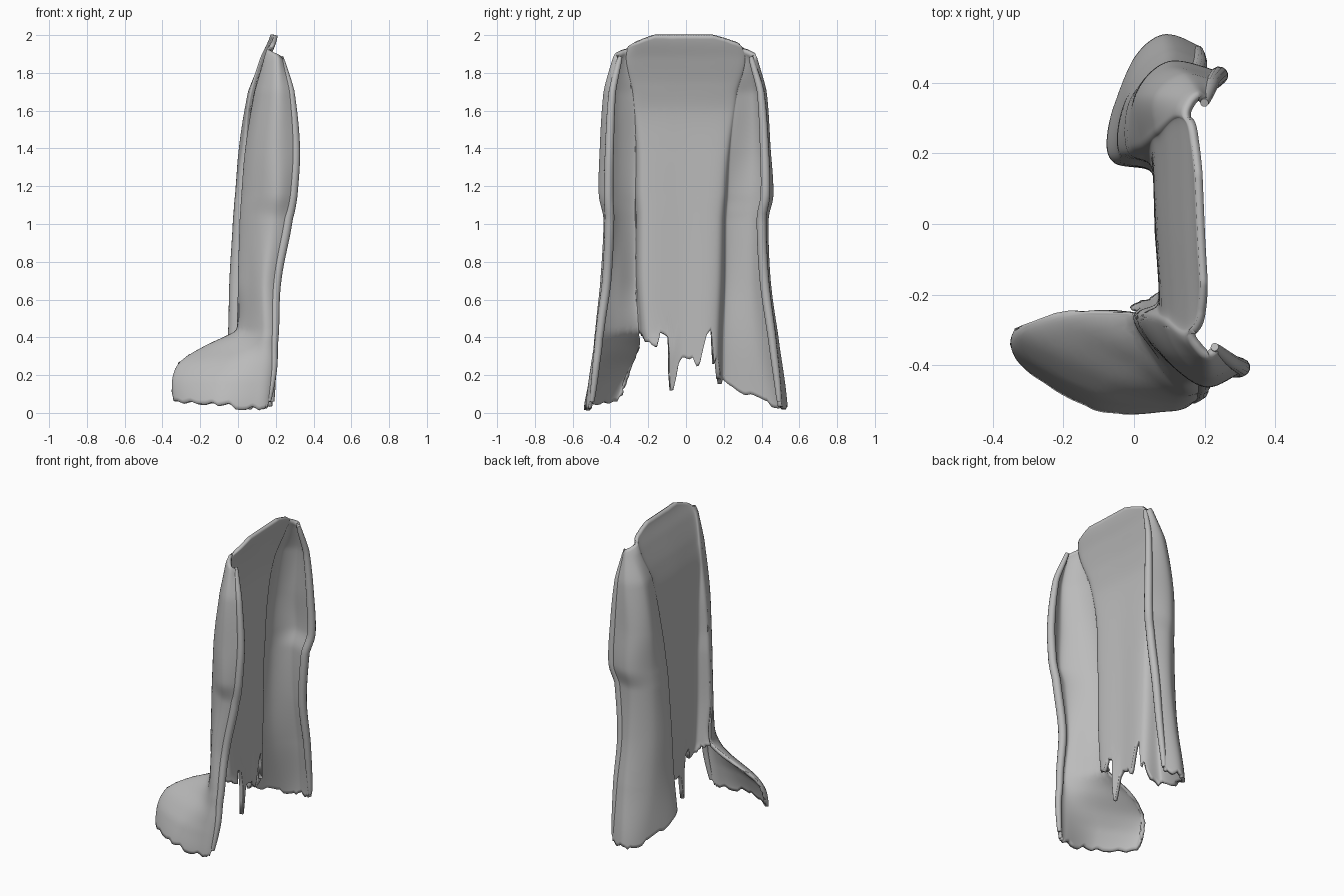
import bpy, math, random
from mathutils import Vector

random.seed(4)
cube = bpy.data.objects.get("Cube")
if cube:
    bpy.data.objects.remove(cube)

cloth = bpy.data.materials.new("grey cloth")
cloth.use_nodes = True
cloth.diffuse_color = (0.5, 0.5, 0.5, 1)
cloth.node_tree.nodes["Principled BSDF"].inputs["Base Color"].default_value = (0.5, 0.5, 0.5, 1)


def spline(a, b, c, d, t):
    return 0.5 * (2 * b + (c - a) * t + (2 * a - 5 * b + 4 * c - d) * t * t
                  + (3 * b - a - 3 * c + d) * t ** 3)


def through(points, s):
    """Smooth curve through the points, at index s."""
    last = len(points) - 1
    i = min(int(s), last - 1)
    p = [points[max(0, min(last, k))] for k in range(i - 1, i + 3)]
    return spline(*p, s - i)


def lookup(pairs, s):
    for (a, va), (b, vb) in zip(pairs, pairs[1:]):
        if s <= b:
            return va + (vb - va) * max(0, s - a) / (b - a)
    return pairs[-1][1]


def at_height(table, z):
    """Blend the rows of a table, each led by its height, at height z."""
    rows = [Vector(row[1:]) for row in table]
    for i in range(len(table) - 1):
        high, low = table[i][0], table[i + 1][0]
        if z >= low:
            return through(rows, i + max(0, (high - z) / (high - low)))
    return rows[-1]


# Height and depth of the middle panel
panel = [(2.0, .19, 0), (1.88, .15, 0), (1.75, .11, 0), (1.6, .078, 0), (1.4, .07, 0),
         (0, .07, 0)]

# Each fold: height, lip x y, bulge x y, middle x y, back corner x y
fold_back = [(2.0, .19, .31, .19, .31, .185, .3, .18, .28),
             (1.88, .2, .345, .18, .365, .15, .35, .13, .315),
             (1.7, .22, .395, .14, .415, .07, .36, .07, .275),
             (1.4, .235, .415, .1, .435, .02, .36, .03, .24),
             (1.15, .24, .42, .1, .45, .01, .36, .0, .225),
             (1.03, .21, .4, .09, .425, .0, .35, -.01, .215),
             (.7, .18, .415, .09, .435, -.01, .35, -.03, .21),
             (.4, .185, .455, .09, .475, -.01, .37, -.04, .2),
             (.03, .18, .495, .08, .525, -.01, .43, -.075, .2)]
# The front fold swings its corner far out behind at the bottom
fold_front = [(2.0, .2, -.31, .2, -.31, .19, -.3, .18, -.29),
              (1.88, .23, -.35, .21, -.375, .18, -.36, .15, -.32),
              (1.7, .28, -.39, .21, -.425, .14, -.37, .1, -.29),
              (1.4, .305, -.405, .2, -.445, .1, -.37, .05, -.27),
              (1.15, .29, -.41, .2, -.45, .09, -.37, .03, -.27),
              (1.03, .265, -.405, .18, -.425, .08, -.36, .02, -.265),
              (.7, .205, -.42, .14, -.44, .07, -.36, .01, -.265),
              (.43, .195, -.455, .14, -.465, .06, -.37, .0, -.25),
              (.34, .19, -.465, .13, -.475, .0, -.39, -.18, -.25),
              (.26, .19, -.475, .12, -.49, -.07, -.43, -.3, -.285),
              (.17, .18, -.485, .11, -.505, -.11, -.475, -.335, -.32),
              (.03, .16, -.5, .1, -.52, -.12, -.515, -.325, -.355)]


def section(z):
    """Control points across the cloth at one height."""
    x = at_height(panel, z).x
    back, front = ([Vector((v[i], v[i + 1])) for i in (0, 2, 4, 6)]
                   for v in (at_height(fold_back, z), at_height(fold_front, z)))
    return back + [Vector((x - .01, back[3].y - .05)), Vector((x, -.02)),
                   Vector((x + .01, front[3].y + .05))] + front[::-1]


# Top edge and torn hem, as heights along the section
top_edge = [(0, 1.87), (1, 1.895), (2, 1.91), (3, 1.925), (4, 1.97), (4.4, 2.0),
            (5.6, 2.0), (6, 1.97), (7, 1.925), (8, 1.91), (9, 1.895), (10, 1.87)]
torn_hem = [(0, .05), (1, .02), (2, .05), (2.6, .12), (3, .16), (3.6, .18), (3.95, .3),
            (4.05, .27), (4.15, .43), (4.3, .4), (4.5, .27), (4.62, .24), (4.7, .28),
            (5, .28), (5.12, .25), (5.18, .12), (5.25, .12), (5.4, .4), (5.6, .43),
            (5.7, .36), (6, .37), (6.2, .41), (6.95, .43), (7, .08),
            (7.4, .06), (8, .045), (9, .02), (10, .05)]

PER, ROWS, CORNER = 20, 90, 7
samples = [i / PER for i in range(10 * PER + 1)]
fray = [(k * .13, random.uniform(-.018, .018)) for k in range(80)]
hem = [lookup(torn_hem, s) + lookup(fray, s) for s in samples]

# Lay out the cloth from top edge to hem, ragged along the torn corner
points = []
for r in range(ROWS + 1):
    for s, low in zip(samples, hem):
        high = lookup(top_edge, s)
        z = high + (low - high) * r / ROWS
        p = through(section(z), s)
        torn = s == CORNER and z < .4
        points.append((p.x + torn * random.uniform(-.012, .012), p.y, z))

# Skin it, leaving the tear open between the panel and the swung corner
cols = len(samples)
faces = []
for r in range(ROWS):
    for c in range(cols - 1):
        a, b = r * cols + c, (r + 1) * cols + c
        if c == CORNER * PER - 1 and points[b + 1][2] < .43:
            continue
        faces.append((a, a + 1, b + 1, b))

mesh = bpy.data.meshes.new("draped_cloth")
mesh.from_pydata(points, [], faces)
mesh.materials.append(cloth)
drape = bpy.data.objects.new("draped_cloth", mesh)
bpy.context.collection.objects.link(drape)
bpy.ops.object.select_all(action='DESELECT')
drape.select_set(True)
bpy.context.view_layer.objects.active = drape
bpy.ops.object.shade_smooth_by_angle(angle=math.radians(50))
solid = drape.modifiers.new("thickness", 'SOLIDIFY')
solid.thickness = .022
solid.offset = 0


# Thick rolled hems along the free edges of both folds
def rolled_hem(name, control, radius):
    curve = bpy.data.curves.new(name, 'CURVE')
    curve.dimensions = '3D'
    curve.bevel_depth = radius
    curve.bevel_resolution = 4
    curve.use_fill_caps = True
    line = curve.splines.new('POLY')
    line.points.add(60)
    for i, point in enumerate(line.points):
        z = 1.885 + (.06 - 1.885) * i / 60
        p = section(z)[control]
        point.co = (p.x, p.y, z, 1)
        point.radius = .45 + .55 * math.sin(math.pi * i / 60) ** .5
    curve.materials.append(cloth)
    obj = bpy.data.objects.new(name, curve)
    bpy.context.collection.objects.link(obj)


rolled_hem("back_fold_hem", 0, .026)
rolled_hem("front_fold_hem", 10, .026)
